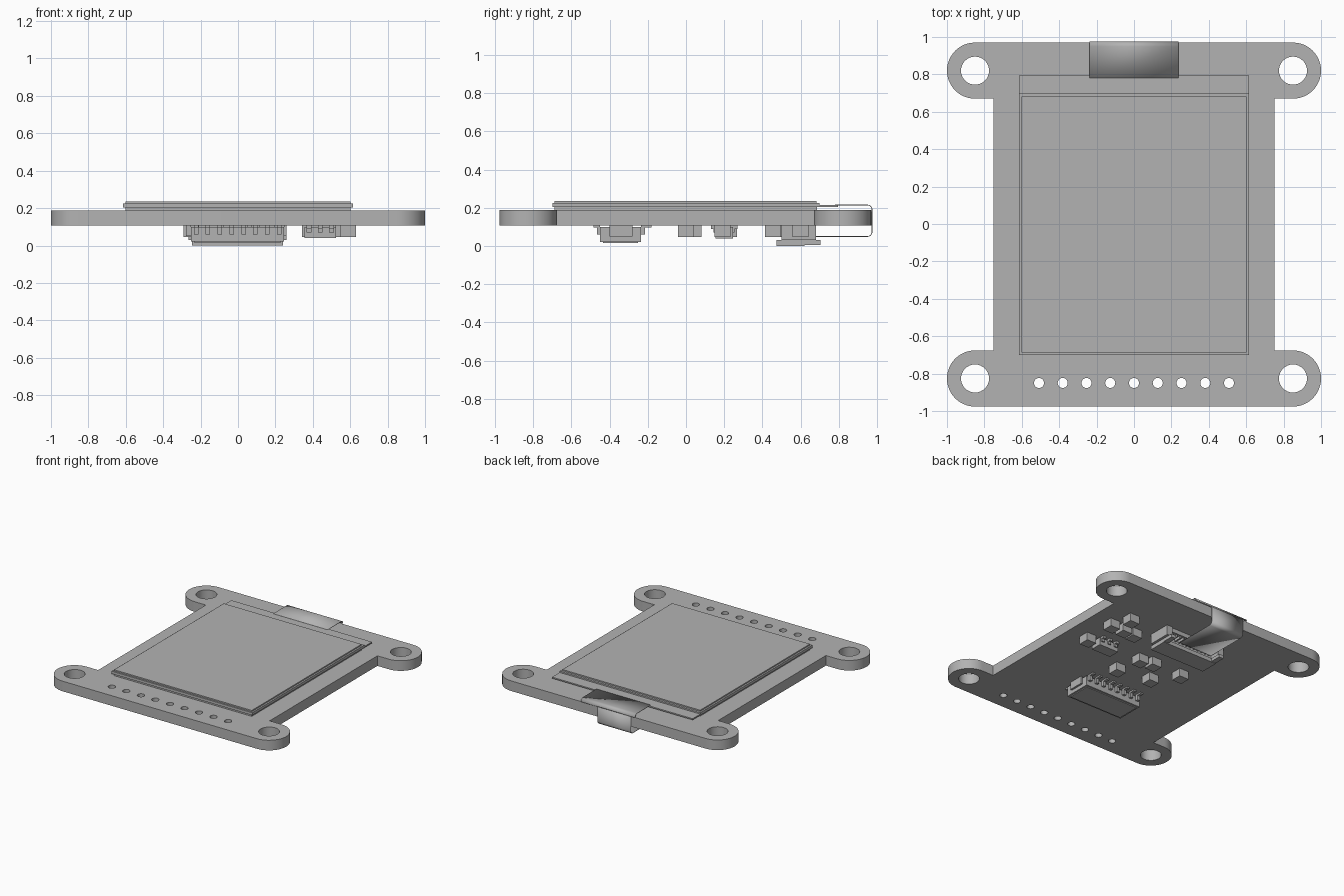
import bpy, bmesh, math
from mathutils import Vector

cube = bpy.data.objects.get("Cube")
if cube:
    bpy.data.objects.remove(cube, do_unlink=True)

grey = bpy.data.materials.new("plain grey")
grey.use_nodes = True
grey.diffuse_color = (0.45, 0.45, 0.45, 1)
bsdf = next(n for n in grey.node_tree.nodes if n.type == "BSDF_PRINCIPLED")
bsdf.inputs["Base Color"].default_value = grey.diffuse_color


def add_mesh(name, mesh):
    mesh.materials.clear()
    mesh.materials.append(grey)
    obj = bpy.data.objects.new(name, mesh)
    bpy.context.collection.objects.link(obj)
    return obj


def smooth(obj):
    bpy.ops.object.select_all(action="DESELECT")
    obj.select_set(True)
    bpy.context.view_layer.objects.active = obj
    bpy.ops.object.shade_smooth_by_angle(angle=math.radians(35))


def boxes(name, spans):
    """One object from (x0, x1, y0, y1, z0, z1) blocks."""
    bm = bmesh.new()
    for x0, x1, y0, y1, z0, z1 in spans:
        verts = bmesh.ops.create_cube(bm, size=1)["verts"]
        for v in verts:
            v.co = Vector(((x0 + x1) / 2 + v.co.x * (x1 - x0),
                           (y0 + y1) / 2 + v.co.y * (y1 - y0),
                           (z0 + z1) / 2 + v.co.z * (z1 - z0)))
    mesh = bpy.data.meshes.new(name)
    bm.to_mesh(mesh)
    bm.free()
    return add_mesh(name, mesh)


def arc(cx, cy, r, start, end, n):
    angles = [math.radians(start + (end - start) * i / n) for i in range(n + 1)]
    return [(cx + r * math.cos(a), cy + r * math.sin(a)) for a in angles]


def plate(name, loops, z0, z1):
    """Flat plate from an outline and hole loops."""
    curve = bpy.data.curves.new(name, "CURVE")
    curve.dimensions = "2D"
    curve.fill_mode = "BOTH"
    curve.extrude = (z1 - z0) / 2
    for loop in loops:
        spline = curve.splines.new("POLY")
        spline.points.add(len(loop) - 1)
        for p, (x, y) in zip(spline.points, loop):
            p.co = (x, y, 0, 1)
        spline.use_cyclic_u = True
    temp = bpy.data.objects.new(name + "_curve", curve)
    bpy.context.collection.objects.link(temp)
    deps = bpy.context.evaluated_depsgraph_get()
    mesh = bpy.data.meshes.new_from_object(temp.evaluated_get(deps))
    bpy.data.objects.remove(temp, do_unlink=True)
    bm = bmesh.new()
    bm.from_mesh(mesh)
    bmesh.ops.remove_doubles(bm, verts=bm.verts, dist=0.0001)
    bmesh.ops.recalc_face_normals(bm, faces=bm.faces)
    bm.to_mesh(mesh)
    bm.free()
    obj = add_mesh(name, mesh)
    obj.location.z = (z0 + z1) / 2
    smooth(obj)


def ribbon(name, path, x0, x1, thick):
    """Thin strip following a (y, z) path."""
    bm = bmesh.new()
    rows = [[bm.verts.new((x, y, z)) for x in (x0, x1)] for y, z in path]
    for a, b in zip(rows, rows[1:]):
        bm.faces.new((a[0], a[1], b[1], b[0]))
    bmesh.ops.recalc_face_normals(bm, faces=bm.faces)
    mesh = bpy.data.meshes.new(name)
    bm.to_mesh(mesh)
    bm.free()
    obj = add_mesh(name, mesh)
    solid = obj.modifiers.new("thickness", "SOLIDIFY")
    solid.thickness = thick
    solid.offset = 0
    smooth(obj)


# Circuit board with four mounting ears and a row of pin holes
EAR_X, EAR_Y, MID_Y, EAR_R, WAIST = 0.85, 0.823, -0.003, 0.15, 0.75
BOTTOM, TOP = 0.108, 0.188
quarter = [(WAIST, EAR_Y - EAR_R)] + arc(EAR_X, EAR_Y, EAR_R, -90, 90, 24)
right = [(x, -y) for x, y in reversed(quarter)] + quarter
left = [(-x, -y) for x, y in right]
outline = [(x, y + MID_Y) for x, y in right + left]
holes = [arc(sx * EAR_X, sy * EAR_Y + MID_Y, 0.075, 0, 348.75, 31)
         for sx in (-1, 1) for sy in (-1, 1)]
holes += [arc(i * 0.127, -0.85, 0.027, 0, 337.5, 15) for i in range(-4, 5)]
plate("circuit_board", [outline] + holes, BOTTOM, TOP)

# Display stack
boxes("display_backing", [(-0.602, 0.602, -0.688, 0.685, TOP, 0.204)])
boxes("display_lower_glass", [(-0.615, 0.615, -0.70, 0.795, 0.204, 0.214)])
boxes("display_upper_glass", [(-0.615, 0.615, -0.70, 0.70, 0.214, 0.225)])
boxes("display_front_film", [(-0.602, 0.602, -0.688, 0.683, 0.225, 0.235)])

# Ribbon cable folded round the back edge
upper = [(0.78, 0.214)] + [(y, z) for y, z in arc(0.949, 0.189, 0.025, 90, 0, 8)]
lower = arc(0.949, 0.075, 0.025, 0, -90, 8) + [(0.62, 0.05)]
ribbon("ribbon_cable_top", upper, -0.237, 0.237, 0.004)
ribbon("ribbon_cable_fold", [upper[-1]] + lower, -0.20, 0.09, 0.004)

# Pin header connector: shell with open front, side tabs, leads both sides
boxes("header_shell", [
    (-0.25, 0.245, -0.45, -0.235, 0.022, 0.098),
    (-0.235, 0.23, -0.435, -0.25, 0.016, 0.022),
    (-0.278, -0.25, -0.40, -0.28, 0.05, BOTTOM),
    (0.245, 0.26, -0.40, -0.28, 0.05, BOTTOM)])
leads = []
for i in range(8):
    x = -0.224 + i * 0.0635
    leads += [(x - 0.012, x + 0.012, -0.235, -0.215, 0.06, BOTTOM),
              (x - 0.012, x + 0.012, -0.215, -0.18, 0.096, BOTTOM),
              (x - 0.012, x + 0.012, -0.465, -0.45, 0.06, BOTTOM),
              (x - 0.012, x + 0.012, -0.485, -0.465, 0.096, BOTTOM)]
boxes("header_leads", leads)

# Ribbon connector: body, raised end walls, flip latch and contacts
boxes("ribbon_connector_body", [
    (-0.245, 0.24, 0.50, 0.60, 0.03, BOTTOM),
    (-0.245, 0.24, 0.60, 0.67, 0.075, BOTTOM),
    (-0.265, -0.215, 0.50, 0.68, 0.03, BOTTOM),
    (0.21, 0.26, 0.50, 0.68, 0.03, BOTTOM)])
boxes("ribbon_connector_latch", [
    (-0.245, 0.24, 0.475, 0.62, 0.0, 0.03),
    (-0.245, -0.205, 0.62, 0.705, 0.005, 0.03),
    (0.20, 0.24, 0.62, 0.705, 0.005, 0.03)])
boxes("ribbon_connector_contacts",
      [(x - 0.006, x + 0.006, 0.60, 0.66, 0.055, 0.075)
       for x in [-0.19 + i * 0.0345 for i in range(12)]])

# Small chip parts under the board
chips = [(0.53, 0.60), (0.59, 0.455), (0.48, 0.46), (0.385, 0.455), (0.59, 0.19),
         (0.115, 0.205), (0.01, 0.225), (0.155, 0.0), (-0.12, 0.04), (-0.25, 0.22)]
for i, (x, y) in enumerate(chips):
    boxes(f"chip_{i + 1}",
          [(x - 0.042, x + 0.042, y - 0.042, y + 0.042, 0.046, BOTTOM)])

# Small transistor with three legs each side
legs = [(x - 0.013, x + 0.013, 0.13, 0.27, 0.09, BOTTOM) for x in (0.38, 0.44, 0.5)]
legs += [(x - 0.013, x + 0.013, 0.145, 0.255, 0.07, 0.09) for x in (0.38, 0.44, 0.5)]
boxes("transistor", [(0.355, 0.525, 0.155, 0.245, 0.04, 0.10)] + legs)
